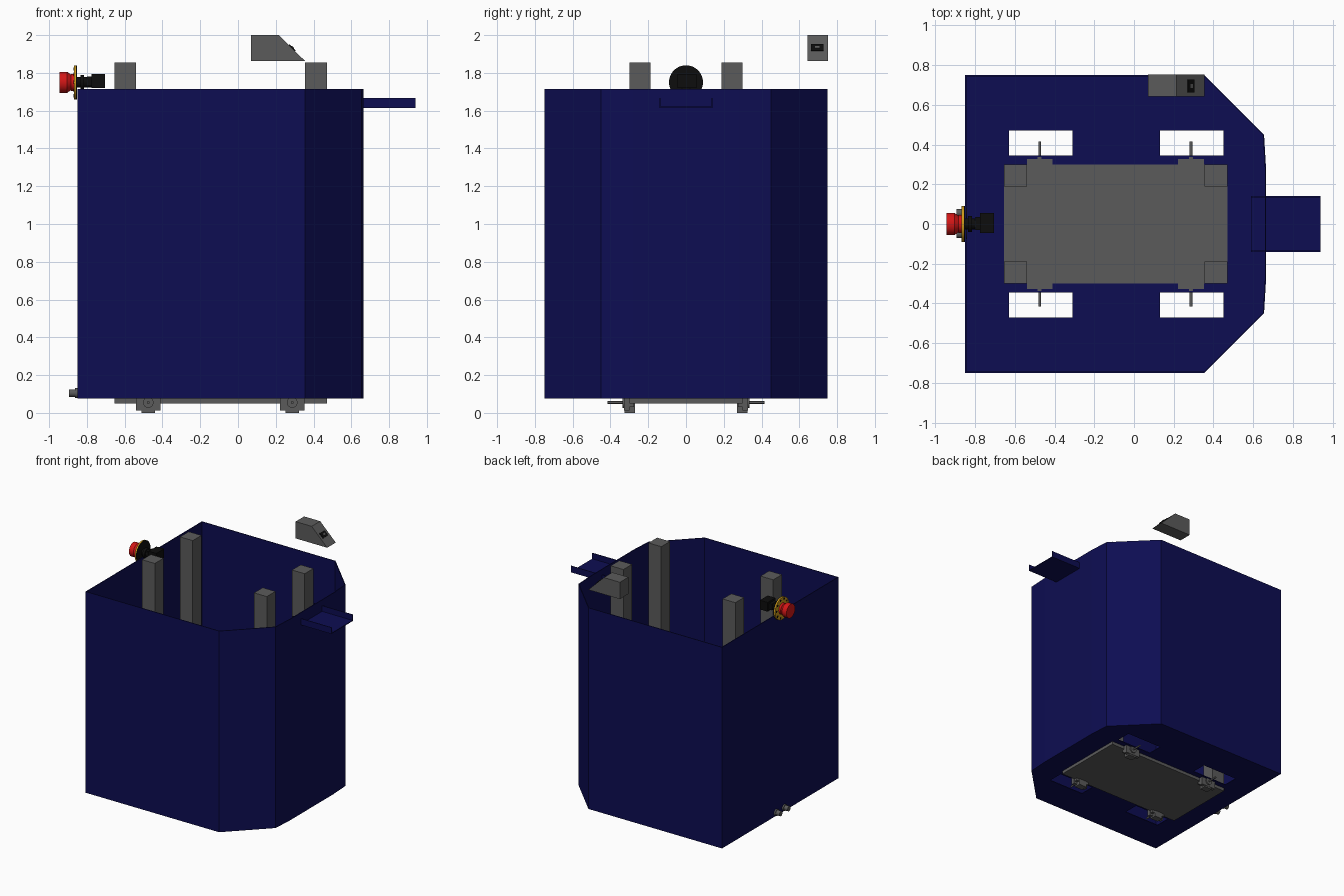
import bpy, bmesh, math
from mathutils import Matrix, Vector

cube = bpy.data.objects.get("Cube")
if cube:
    bpy.data.objects.remove(cube, do_unlink=True)


def material(name, rgb):
    m = bpy.data.materials.new(name)
    m.use_nodes = True
    col = (*rgb, 1)
    m.diffuse_color = col
    m.node_tree.nodes["Principled BSDF"].inputs["Base Color"].default_value = col
    return m


BLUE = material("navy blue", (0.004, 0.004, 0.085))
GREY = material("mid grey", (0.105, 0.105, 0.105))
BLACK = material("black", (0.004, 0.004, 0.004))
RED = material("red", (0.65, 0.008, 0.008))
YELLOW = material("amber yellow", (0.6, 0.32, 0.01))


def finish(name, bm, mat):
    bmesh.ops.recalc_face_normals(bm, faces=bm.faces)
    me = bpy.data.meshes.new(name)
    bm.to_mesh(me)
    bm.free()
    me.materials.append(mat)
    ob = bpy.data.objects.new(name, me)
    bpy.context.collection.objects.link(ob)
    return ob


def box(name, lo, hi, mat):
    bm = bmesh.new()
    bmesh.ops.create_cube(bm, size=1)
    lo, hi = Vector(lo), Vector(hi)
    bmesh.ops.scale(bm, vec=hi - lo, verts=bm.verts)
    bmesh.ops.translate(bm, vec=(lo + hi) / 2, verts=bm.verts)
    return finish(name, bm, mat)


def rod(name, axis, start, end, radius, mat, radius_end=None, sides=32):
    """Cylinder along x or y, from point start to coordinate end."""
    start = Vector(start)
    i = "xy".index(axis)
    length = end - start[i]
    turn = Matrix.Rotation(math.pi / 2, 4, "Y") if i == 0 else Matrix.Rotation(-math.pi / 2, 4, "X")
    centre = start.copy()
    centre[i] += length / 2
    bm = bmesh.new()
    bmesh.ops.create_cone(bm, cap_ends=True, segments=sides, radius1=radius,
                          radius2=radius if radius_end is None else radius_end,
                          depth=length, matrix=Matrix.Translation(centre) @ turn)
    ob = finish(name, bm, mat)
    bpy.ops.object.select_all(action="DESELECT")
    ob.select_set(True)
    bpy.context.view_layer.objects.active = ob
    bpy.ops.object.shade_smooth_by_angle(angle=math.radians(35))
    return ob


def prism(name, pts, vec, mat):
    bm = bmesh.new()
    face = bm.faces.new([bm.verts.new(p) for p in pts])
    out = bmesh.ops.extrude_face_region(bm, geom=[face])
    bmesh.ops.translate(bm, vec=vec, verts=[v for v in out["geom"] if isinstance(v, bmesh.types.BMVert)])
    return finish(name, bm, mat)


# Housing: outline shared by the walls and the floor
half = [(0.665, 0.28), (0.655, 0.45), (0.355, 0.75), (-0.85, 0.75)]
outline = half + [(x, -y) for x, y in reversed(half)]
BOTTOM, TOP = 0.075, 1.715

bm = bmesh.new()
low = [bm.verts.new((x, y, BOTTOM)) for x, y in outline]
high = [bm.verts.new((x, y, TOP)) for x, y in outline]
for i in range(len(outline)):
    j = (i + 1) % len(outline)
    bm.faces.new((low[i], low[j], high[j], high[i]))
walls = finish("housing_walls", bm, BLUE)
solid = walls.modifiers.new("thickness", "SOLIDIFY")
solid.thickness = 0.006
solid.offset = -1
solid.use_even_offset = True

floor = prism("housing_floor", [(x, y, BOTTOM) for x, y in outline], (0, 0, 0.006), BLUE)

# Wheel slots cut through the floor
for x in (-0.47, 0.29):
    for s in (-1, 1):
        y = s * 0.4075
        cutter = box("slot_cutter", (x - 0.16, y - 0.0625, 0), (x + 0.16, y + 0.0625, 0.2), BLUE)
        cutter.hide_render = True
        mod = floor.modifiers.new("slot", "BOOLEAN")
        mod.operation = "DIFFERENCE"
        mod.solver = "EXACT"
        mod.object = cutter
        bpy.context.view_layer.objects.active = floor
        bpy.ops.object.modifier_apply(modifier=mod.name)
        bpy.data.objects.remove(cutter, do_unlink=True)

# Chassis plate and corner posts
box("chassis_plate", (-0.655, -0.3, 0.05), (0.47, 0.3, 0.086), GREY)
for x in (-0.655, 0.355):
    for y in (-0.3, 0.188):
        box("corner_post", (x, y, 0.08), (x + 0.115, y + 0.112, 1.855), GREY)

# Motor mounts with shafts
for x in (-0.475, 0.287):
    for s in (-1, 1):
        def span(name, x0, x1, y0, y1, z0, z1):
            a, b = sorted((s * y0, s * y1))
            box(name, (x + x0, a, z0), (x + x1, b, z1), GREY)
        span("mount_flange", -0.065, 0.065, 0.298, 0.328, 0.012, 0.086)
        span("mount_foot", -0.035, 0.035, 0.27, 0.325, 0, 0.055)
        span("mount_ear", -0.06, 0.06, 0.275, 0.3, 0.03, 0.052)
        a, b = sorted((s * 0.32, s * 0.337))
        rod("motor_boss", "y", (x, a, 0.055), b, 0.028, GREY)
        a, b = sorted((s * 0.33, s * 0.415))
        rod("motor_shaft", "y", (x, a, 0.055), b, 0.007, GREY, sides=16)

# Open tray through the right-hand wall
box("tray_floor", (0.59, -0.14, 1.615), (0.94, 0.14, 1.621), BLUE)
for y in (-0.14, 0.134):
    box("tray_side", (0.59, y, 1.615), (0.94, y + 0.006, 1.667), BLUE)

# Wedge-shaped sensor head with a dark window on its slope
wedge = [(0.07, 1.863), (0.355, 1.863), (0.215, 2.0), (0.07, 2.0)]
prism("sensor_head", [(x, 0.642, z) for x, z in wedge], (0, 0.11, 0), GREY)
slope = Vector((0.14, 0, -0.137)).normalized()
normal = Vector((-slope.z, 0, slope.x))
mid = Vector((0.285, 0.695, 1.9315))
corners = [mid + slope * a + Vector((0, b, 0)) for a, b in
           ((-0.023, -0.032), (0.023, -0.032), (0.023, 0.032), (-0.023, 0.032))]
prism("sensor_window", corners, normal * 0.006, BLACK)
small = [mid + (c - mid) * 0.35 for c in corners]
prism("sensor_lens", small, normal * 0.009, GREY)

# Emergency stop button
Z = 1.75
rod("stop_cap", "x", (-0.945, 0, Z), -0.905, 0.056, RED, 0.056)
rod("stop_cap_skirt", "x", (-0.905, 0, Z), -0.885, 0.056, RED, 0.042)
rod("stop_neck", "x", (-0.885, 0, Z), -0.868, 0.045, RED)
rod("stop_disc", "x", (-0.868, 0, Z), -0.857, 0.09, YELLOW, sides=48)
rod("stop_disc_back", "x", (-0.857, 0, Z), -0.852, 0.09, BLACK, sides=48)
for k in range(10):
    a = math.tau * k / 10
    rod("disc_mark", "x", (-0.87, 0.074 * math.cos(a), Z + 0.074 * math.sin(a)), -0.866, 0.009, BLACK, sides=8)
rod("stop_barrel", "x", (-0.854, 0, Z), -0.77, 0.028, BLACK)
rod("stop_collar", "x", (-0.835, 0, Z), -0.815, 0.04, BLACK)
box("stop_contact_block", (-0.775, -0.045, 1.72), (-0.705, 0.055, 1.795), BLACK)
box("stop_terminal", (-0.8, -0.03, 1.73), (-0.77, 0.035, 1.78), BLACK)

# Socket knobs low on the left-hand wall
for y in (-0.05, 0.055):
    rod("socket_collar", "x", (-0.862, y, 0.105), -0.84, 0.026, GREY)
    rod("socket_knob", "x", (-0.895, y, 0.105), -0.86, 0.02, GREY)
